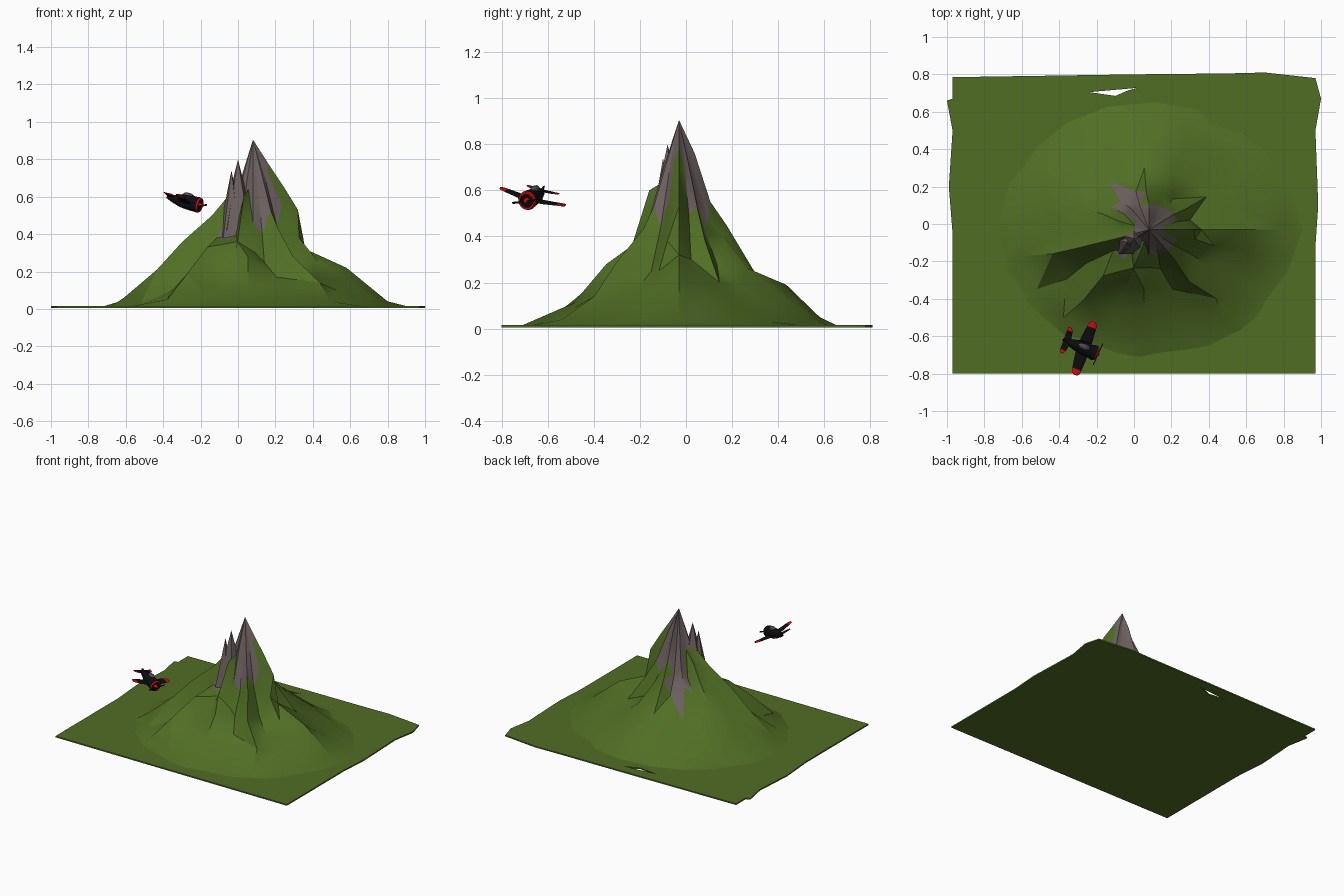
import bpy, bmesh, math, random
from mathutils import Vector, Matrix

if "Cube" in bpy.data.objects:
    bpy.data.objects.remove(bpy.data.objects["Cube"])

random.seed(4)


def material(name, r, g, b):
    m = bpy.data.materials.new(name)
    m.diffuse_color = (r, g, b, 1)
    m.use_nodes = True
    m.node_tree.nodes["Principled BSDF"].inputs["Base Color"].default_value = m.diffuse_color
    return m


GREEN = material("grass green", 0.082, 0.155, 0.018)
GREY = material("rock grey", 0.150, 0.118, 0.114)
BLACK = material("black paint", 0.004, 0.004, 0.005)
RED = material("red paint", 0.62, 0.004, 0.006)
METAL = material("dark glass grey", 0.07, 0.07, 0.075)


def make(name, bm, mats, matrix=None, smooth=30):
    bmesh.ops.recalc_face_normals(bm, faces=bm.faces)
    me = bpy.data.meshes.new(name)
    bm.to_mesh(me)
    bm.free()
    for m in mats:
        me.materials.append(m)
    ob = bpy.data.objects.new(name, me)
    bpy.context.collection.objects.link(ob)
    if matrix:
        ob.matrix_world = matrix
    bpy.ops.object.select_all(action='DESELECT')
    ob.select_set(True)
    bpy.context.view_layer.objects.active = ob
    bpy.ops.object.shade_smooth_by_angle(angle=math.radians(smooth))
    return ob


# Ground slab: slightly uneven outline with a thin gap near the back edge
bm = bmesh.new()
outline = [(-.97, -.8), (.97, -.8), (.97, -.12), (.985, .1), (.97, .5), (1, .67), (.97, .78),
           (.7, .81), (.5, .805), (0, .8), (-.97, .785), (-.97, .67), (-1, .66), (-.97, .5),
           (-.99, .2), (-.97, -.05)]
gap = [(-.24, .705), (-.1, .685), (-.03, .715), (.02, .728)]
edges = []
for loop in (outline, gap):
    vs = [bm.verts.new((x, y, 0.005)) for x, y in loop]
    edges += [bm.edges.new((vs[i - 1], vs[i])) for i in range(len(vs))]
bmesh.ops.triangle_fill(bm, use_beauty=True, edges=edges)
ext = bmesh.ops.extrude_face_region(bm, geom=bm.faces[:])
bmesh.ops.translate(bm, vec=(0, 0, 0.010),
                    verts=[e for e in ext["geom"] if isinstance(e, bmesh.types.BMVert)])
make("ground", bm, [GREEN])

# Mountain: ridges and valleys fanning out from the summit, heights per direction
PEAK = Vector((0.08, -0.03, 0.905))
RADII = (.08, .16, .24, .38, .55, .72, .82)
EAST_RADII = (.08, .16, .24, .28, .50, .72, .85)   # stepped shoulder on the right
HEIGHTS = [
    (.78, .66, .53, .32, .22, .04), (.72, .50, .30, .21, .13, .03),
    (.72, .52, .38, .20, .11, .03), (.66, .43, .28, .18, .10, .02),
    (.70, .48, .40, .26, .14, .04), (.76, .55, .45, .24, .19, .05),
    (.64, .46, .34, .26, .17, .05), (.68, .52, .40, .20, .12, .04),
    (.64, .44, .36, .23, .13, .03), (.62, .54, .44, .28, .14, .04),
    (.62, .52, .42, .28, .14, .04), (.66, .58, .50, .36, .21, .06),
    (.66, .50, .38, .20, .09, .03), (.58, .40, .37, .33, .19, .05),
    (.64, .60, .36, .20, .10, .03), (.70, .46, .30, .28, .11, .04),
    (.68, .40, .25, .17, .09, .03), (.72, .53, .43, .28, .14, .04),
    (.70, .44, .25, .16, .10, .02), (.74, .56, .38, .25, .16, .03)]
bm = bmesh.new()
top = bm.verts.new(PEAK)
N = len(HEIGHTS)
spokes = []
for i, row in enumerate(HEIGHTS):
    spoke = []
    for k, (r, z) in enumerate(zip(RADII if i else EAST_RADII, row + (0.008,))):
        a = math.tau * i / N + (random.uniform(-.08, .08) if k > 1 and i else 0)
        r += random.uniform(-.015, .015) if 1 < k < 6 and i else 0
        spoke.append(bm.verts.new((PEAK.x + r * math.cos(a), PEAK.y + .85 * r * math.sin(a), z)))
    spokes.append(spoke)
for i in range(N):
    a, b = spokes[i - 1], spokes[i]
    bm.faces.new((top, a[0], b[0]))
    for k in range(len(RADII) - 1):
        bm.faces.new((a[k], a[k + 1], b[k + 1], b[k]))
bmesh.ops.triangulate(bm, faces=bm.faces[:])


def rock_limit(deg):
    """How far from the summit bare rock reaches in a direction."""
    if deg < 20 or deg > 340:
        return .07
    if 98 < deg < 142:
        return .28
    if 212 < deg < 240:
        return .25
    return .09 if 145 < deg < 205 or 240 <= deg < 262 else .16


for f in bm.faces:
    d = f.calc_center_median() - PEAK
    d.y /= .85
    deg = math.degrees(math.atan2(d.y, d.x)) % 360
    f.material_index = int(math.hypot(d.x, d.y) < rock_limit(deg))
make("mountain", bm, [GREEN, GREY], smooth=32)

# Side peaks standing beside the summit, leaving notches between
for name, x, y, z, base, r in (("side_peak", 0, -.08, .80, .42, .10),
                               ("lower_side_peak", -.035, -.10, .74, .38, .075)):
    bm = bmesh.new()
    bmesh.ops.create_cone(bm, segments=5, radius1=r, radius2=0, depth=z - base, cap_ends=True,
                          matrix=Matrix.Translation((x, y, (z + base) / 2)))
    make(name, bm, [GREY])

# Aeroplane frame: local x forward, y to the left wing, z up; banked and nose down
fwd = Vector((.2, -.085, -.05)).normalized()
left = Vector((.12, .27, -.08))
left = (left - fwd * left.dot(fwd)).normalized()
up = fwd.cross(left)
FRAME = Matrix((fwd, left, up)).transposed().to_4x4()
FRAME.translation = Vector((-.268, -.665, .57))


def lathe(name, profile, mats, rule=None, sides=14, scale=(1, 1), offset=0):
    """Closed round body along x from (x, radius) points."""
    bm = bmesh.new()
    rings = [[bm.verts.new((x, r * scale[0] * math.cos(math.tau * i / sides),
                            offset + r * scale[1] * math.sin(math.tau * i / sides)))
              for i in range(sides)] for x, r in profile]
    for k in range(len(rings) - 1):
        for i in range(sides):
            f = bm.faces.new((rings[k][i - 1], rings[k][i], rings[k + 1][i], rings[k + 1][i - 1]))
            f.material_index = rule(k) if rule else 0
    bm.faces.new(rings[0])
    bm.faces.new(rings[-1])
    return make(name, bm, mats, FRAME, 40)


def panel(name, stations, thick, red_from, upright=False):
    """Flat surface from (span, leading x, trailing x, rise) stations."""
    bm = bmesh.new()
    loops = []
    for s, le, te, rise in stations:
        pts = []
        for x, t in ((le, 0), ((le * 2 + te) / 3, thick), (te, 0), ((le * 2 + te) / 3, -thick)):
            pts.append(bm.verts.new((x, t, s) if upright else (x, s, rise + t)))
        loops.append(pts)
    for k in range(len(loops) - 1):
        for i in range(4):
            f = bm.faces.new((loops[k][i - 1], loops[k][i], loops[k + 1][i], loops[k + 1][i - 1]))
            f.material_index = int(k >= red_from)
    bm.faces.new(loops[0])
    bm.faces.new(loops[-1]).material_index = 1
    return make(name, bm, [BLACK, RED], FRAME)


# Fuselage, engine cowling with red ring, spinner and canopy
lathe("fuselage", [(-.125, .006), (-.09, .018), (-.04, .032), (.02, .037), (.05, .037)],
      [BLACK], scale=(1, 1.1))
lathe("engine_cowling", [(.045, .039), (.052, .042), (.066, .042), (.074, .038), (.074, .030), (.064, .024)],
      [BLACK, RED], rule=lambda k: int(k in (2, 3)))
lathe("spinner", [(.06, .014), (.078, .012), (.088, .007), (.094, .001)], [RED], sides=10)
lathe("canopy", [(-.045, .002), (-.03, .014), (-.005, .018), (.015, .014), (.027, .002)],
      [METAL], sides=10, offset=.034)

# Wings and tailplanes, mirrored left and right
for side, label in ((1, "left"), (-1, "right")):
    panel(label + "_wing", [(0, .036, -.034, -.012), (side * .06, .034, -.032, -.008),
                            (side * .122, .028, -.024, .0), (side * .145, .024, -.020, .003),
                            (side * .154, .014, -.012, .004)], .005, 2)
    panel(label + "_tailplane", [(0, -.08, -.122, .006), (side * .055, -.090, -.123, .008),
                                 (side * .074, -.100, -.122, .009)], .003, 1)
panel("tail_fin", [(0, -.07, -.125, 0), (.018, -.09, -.128, 0), (.023, -.1, -.128, 0)],
      .003, 1, upright=True)

# Two-bladed propeller
bm = bmesh.new()
bmesh.ops.create_cube(bm, size=1, matrix=Matrix.Translation((.084, 0, 0)) @
                      Matrix.Rotation(math.radians(20), 4, 'X') @ Matrix.Diagonal((.003, .125, .009, 1)))
make("propeller", bm, [BLACK], FRAME)
